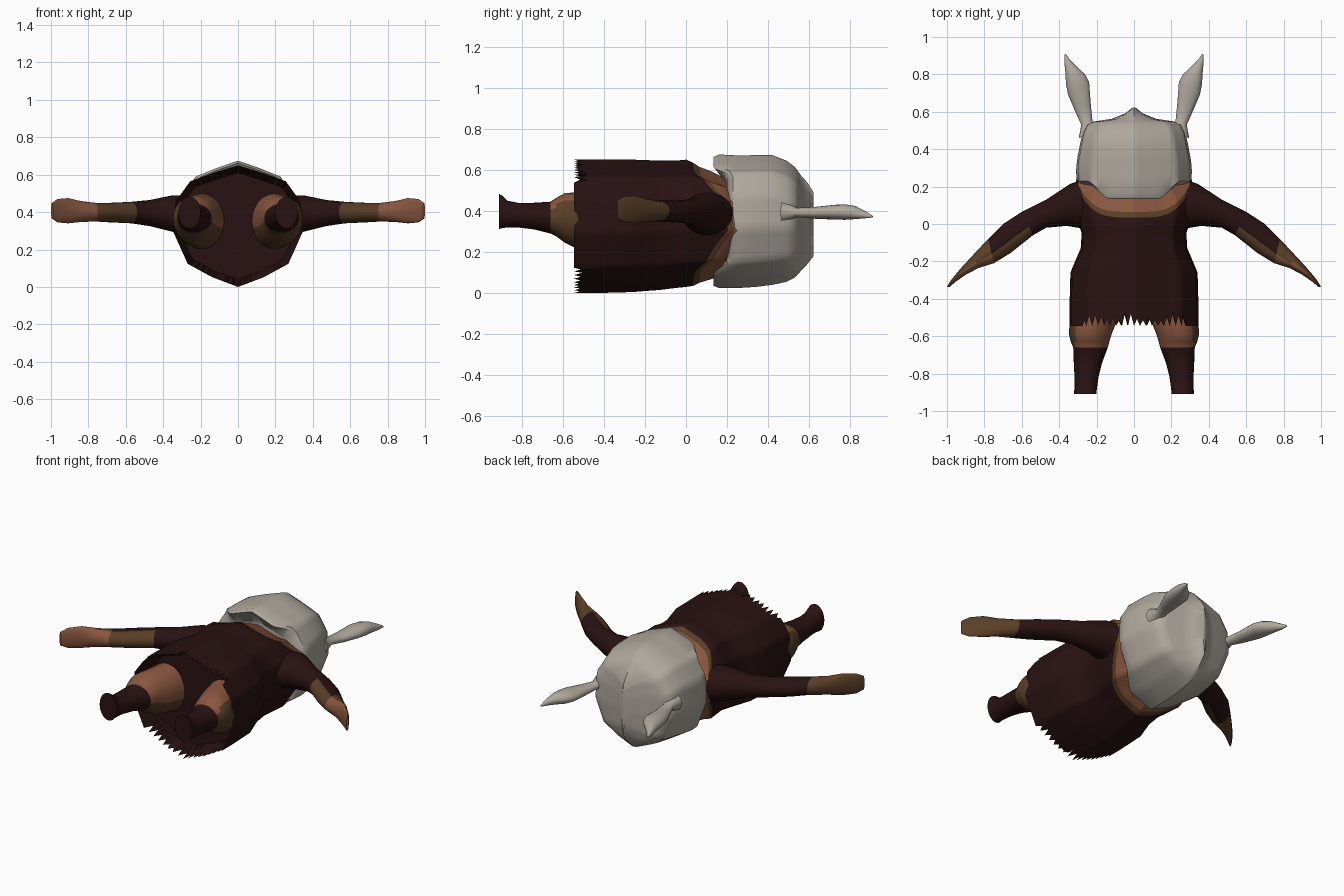
import bpy, bmesh, math, random
from mathutils import Vector

random.seed(4)
cube = bpy.data.objects.get("Cube")
if cube:
    bpy.data.objects.remove(cube, do_unlink=True)


def material(name, rgb):
    m = bpy.data.materials.new(name)
    m.use_nodes = True
    m.diffuse_color = (*rgb, 1)
    m.node_tree.nodes["Principled BSDF"].inputs["Base Color"].default_value = (*rgb, 1)
    return m


MAROON, BROWN, TAN, CLOTH = range(4)
MATERIALS = [
    material("dark maroon cloth", (0.022, 0.006, 0.006)),
    material("brown fur", (0.10, 0.048, 0.020)),
    material("tan fur", (0.25, 0.095, 0.050)),
    material("pale grey hood", (0.43, 0.39, 0.34)),
]


# Cross-sections, in units of the half width and half height
def round_section(n=24):
    return [(math.cos(2 * math.pi * k / n), math.sin(2 * math.pi * k / n)) for k in range(n)]


def ridged_section(steps):
    half = [(0, 1), (.37, .88), (.74, .74), (.97, .4), (1, -.1), (.78, -.62), (.4, -.84), (0, -1)]
    loop = half + [(-x, z) for x, z in half[-2:0:-1]]
    pts = []
    for a, b in zip(loop, loop[1:] + loop[:1]):
        for s in range(steps):
            t = s / steps
            pts.append((a[0] + (b[0] - a[0]) * t, a[1] + (b[1] - a[1]) * t))
    return pts


# A ring is a centre with two half-axis vectors
def span(a, b, z0, z1):
    a, b = Vector((*a, 0)), Vector((*b, 0))
    return (a + b) / 2 + Vector((0, 0, (z0 + z1) / 2)), (b - a) / 2, Vector((0, 0, (z1 - z0) / 2))


def level(y, x0, x1, z0, z1):
    return span((x0, y), (x1, y), z0, z1)


def loft(name, rings, section, rule, shift=None, mirror=False):
    """Skin the rings; rule(segment, normal) picks a colour, shift moves points along y."""
    bm = bmesh.new()
    n = len(section)
    loops = []
    for i, (c, u, v) in enumerate(rings):
        loop = []
        for j, (p, q) in enumerate(section):
            co = c + u * p + v * q
            if shift:
                co.y += shift(i, j, p, q)
            loop.append(bm.verts.new(co))
        loops.append(loop)
    for i, (a, b) in enumerate(zip(loops, loops[1:])):
        for j in range(n):
            k = (j + 1) % n
            bm.faces.new((a[j], a[k], b[k], b[j])).material_index = i
    bm.faces.new(loops[0][::-1]).material_index = 0
    bm.faces.new(loops[-1]).material_index = len(rings) - 2
    bmesh.ops.recalc_face_normals(bm, faces=bm.faces)
    for f in bm.faces:
        f.material_index = rule(f.material_index, f.normal)
    me = bpy.data.meshes.new(name)
    bm.to_mesh(me)
    bm.free()
    for m in MATERIALS:
        me.materials.append(m)
    ob = bpy.data.objects.new(name, me)
    bpy.context.collection.objects.link(ob)
    bpy.ops.object.select_all(action='DESELECT')
    ob.select_set(True)
    bpy.context.view_layer.objects.active = ob
    bpy.ops.object.shade_smooth_by_angle(angle=math.radians(40))
    if mirror:
        ob.modifiers.new("mirror", 'MIRROR')
    return ob


# Tunic: recessed underside, ragged hem, waist and furry collar
tunic = [level(y, -w, w, z0, z1) for y, w, z0, z1 in [
    (-.42, .31, .04, .61), (-.545, .345, 0, .65), (-.44, .345, 0, .65),
    (-.26, .34, .005, .65), (-.2, .315, .01, .648), (-.13, .285, .015, .645),
    (-.05, .28, .025, .645), (0, .295, .03, .65), (.035, .31, .035, .635),
    (.065, .31, .05, .615), (.13, .27, .07, .59), (.3, .2, .15, .5)]]
COLLAR = {8, 9, 10}


def tunic_shift(i, j, p, q):
    if i == 1 and abs(p) < .8 and j % 2:
        return random.uniform(.025, .075)
    return .17 * abs(p) ** 4 if i in COLLAR else 0


loft("tunic", tunic, ridged_section(8),
     lambda i, n: MAROON if i < 8 else BROWN if i == 8 else TAN, tunic_shift)

# Hood: inner rim, scooped edge, rounded sides and a ridged crown
hood = [level(y, -w, w, z0, z1) for y, w, z0, z1 in [
    (.2, .25, .08, .58), (.135, .295, .035, .662), (.16, .305, .025, .675),
    (.26, .31, .025, .67), (.34, .305, .03, .672), (.42, .29, .04, .672),
    (.49, .275, .055, .645), (.53, .255, .075, .615), (.548, .215, .095, .59),
    (.562, .12, .11, .57), (.59, .05, .14, .54), (.622, .008, .18, .49)]]


def hood_shift(i, j, p, q):
    side = min(1, max(0, (abs(p) - .5) / .3))
    return (0, .085, .07, .02)[i] * side if i < 4 else 0


loft("hood", hood, ridged_section(5), lambda i, n: CLOTH, hood_shift)

# Ears: flat leaf shapes sweeping outward
ears = [span(*r) for r in [
    ((.20, .49), (.295, .46), .34, .45), ((.222, .55), (.282, .53), .37, .415),
    ((.232, .65), (.318, .61), .362, .42), ((.24, .76), (.352, .69), .358, .43),
    ((.262, .80), (.364, .75), .357, .432), ((.305, .84), (.366, .80), .36, .425),
    ((.345, .88), (.372, .86), .364, .4), ((.364, .91), (.372, .905), .368, .378)]]
loft("ears", ears, round_section(20), lambda i, n: CLOTH, mirror=True)

# Arms: sleeves with bare forearms and mitten hands
arms = [span(*r) for r in [
    ((.24, .25), (.24, -.03), .27, .49), ((.34, .215), (.36, -.01), .295, .49),
    ((.47, .13), (.47, -.02), .325, .465), ((.60, .065), (.54, -.06), .34, .455),
    ((.70, .0), (.66, -.155), .345, .45), ((.78, -.08), (.75, -.21), .35, .45),
    ((.86, -.165), (.83, -.235), .347, .46), ((.92, -.23), (.895, -.268), .34, .475),
    ((.975, -.295), (.955, -.31), .345, .47), ((1, -.335), (.988, -.338), .365, .45)]]


def arm_rule(i, n):
    palm = n.y < -.1
    if i >= 5:
        return TAN if palm else BROWN
    return BROWN if i >= 3 and palm else MAROON


loft("arms", arms, round_section(), arm_rule, mirror=True)

# Legs: furry knees above tapered boots with flat soles
legs = [level(*r) for r in [
    (-.40, .07, .31, .2, .5), (-.54, .10, .345, .22, .49), (-.59, .12, .348, .245, .487),
    (-.63, .132, .338, .275, .465), (-.66, .14, .325, .29, .445), (-.74, .17, .322, .31, .44),
    (-.82, .19, .318, .32, .44), (-.87, .197, .318, .32, .45), (-.895, .2, .32, .316, .475),
    (-.91, .2, .32, .312, .483)]]


def leg_rule(i, n):
    if i >= 4:
        return MAROON
    return BROWN if n.x > .7 or n.z < -.3 else TAN


loft("legs", legs, round_section(), leg_rule, mirror=True)
